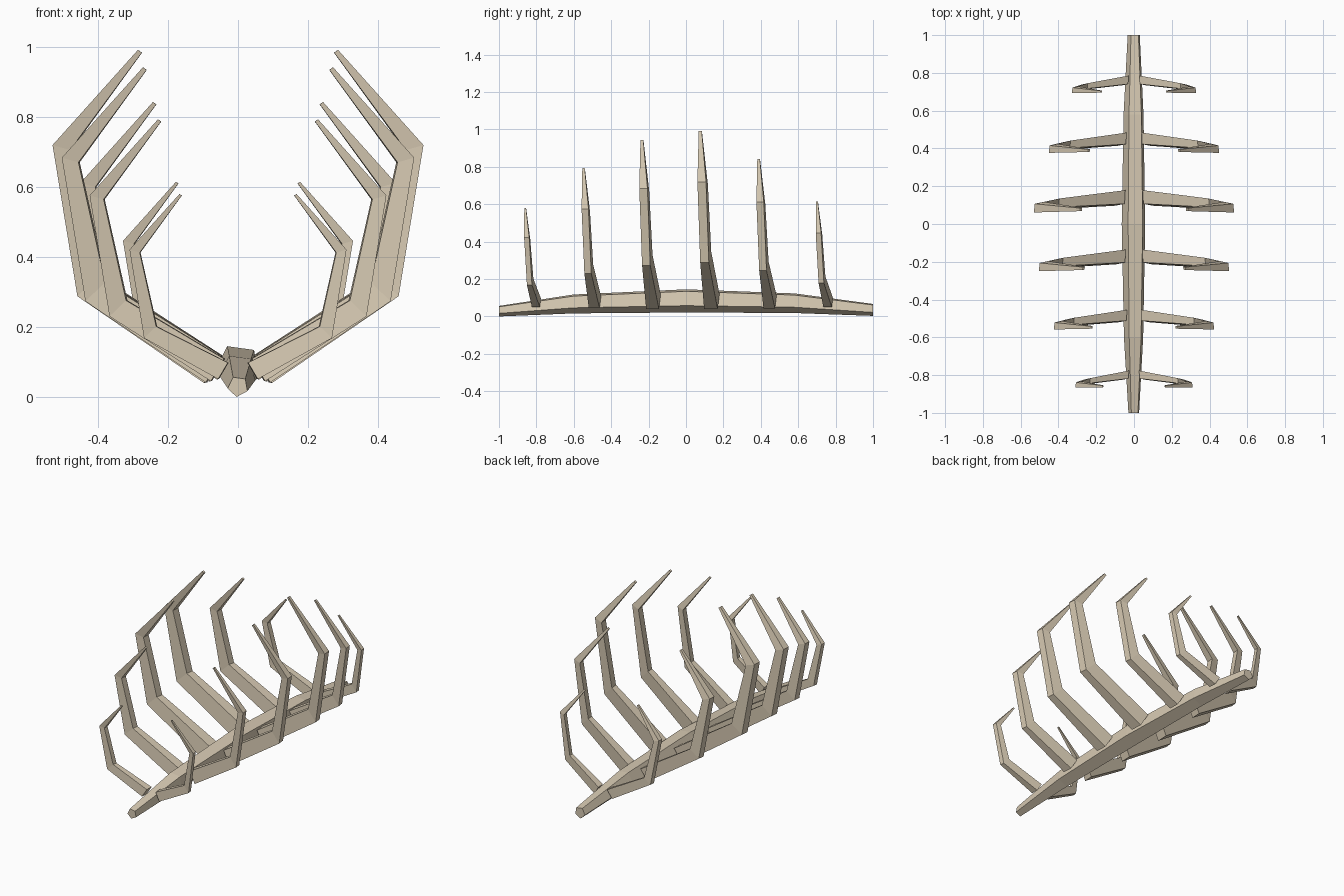
import bpy, bmesh
from math import sin, cos, radians

cube = bpy.data.objects.get("Cube")
if cube:
    bpy.data.objects.remove(cube, do_unlink=True)

bone = bpy.data.materials.new("bone")
bone.use_nodes = True
bone.diffuse_color = (0.68, 0.59, 0.45, 1)
bone.node_tree.nodes["Principled BSDF"].inputs["Base Color"].default_value = bone.diffuse_color


def loft(name, rings):
    """Skin a list of equal point rings into a closed, flat-shaded solid."""
    bm = bmesh.new()
    loops = [[bm.verts.new(p) for p in ring] for ring in rings]
    n = len(loops[0])
    for a, b in zip(loops, loops[1:]):
        for i in range(n):
            j = (i + 1) % n
            bm.faces.new((a[i], a[j], b[j], b[i]))
    bm.faces.new(loops[0])
    bm.faces.new(loops[-1])
    bmesh.ops.recalc_face_normals(bm, faces=bm.faces)
    mesh = bpy.data.meshes.new(name)
    bm.to_mesh(mesh)
    bm.free()
    mesh.materials.append(bone)
    obj = bpy.data.objects.new(name, mesh)
    bpy.context.collection.objects.link(obj)
    return obj


# Spine: tapered, arched five-sided beam, rolled slightly (y, centre z, radius)
spine = [(-1, 0.030, 0.030), (-0.6, 0.070, 0.054), (0, 0.087, 0.066),
         (0.58, 0.074, 0.056), (1, 0.037, 0.034)]
angles = [radians(-98 + 72 * k) for k in range(5)]
loft("spine", [[(r * cos(a), y, z + r * sin(a)) for a in angles] for y, z, r in spine])

# Rib stations: outer x, z; inner x, z; forward lean; half width; yaw shift
stations = [
    (0.097, -0.027, 0.050, 0.053, 0.000, 0.036, 0.010),
    (0.459, 0.288, 0.400, 0.345, 0.034, 0.023, 0.013),
    (0.530, 0.720, 0.480, 0.706, 0.049, 0.023, 0.010),
    (0.286, 0.992, 0.275, 0.984, 0.057, 0.008, 0.002),
]
ROOT_Z = 0.067


def rib_pair(name, y, s):
    """One bent rib of scale s, mirrored across the spine."""
    rings = []
    for k, (ox, oz, ix, iz, lean, half, yaw) in enumerate(stations):
        lift = ROOT_Z if k == 0 else 0
        yc, h, sh, dx = y - lean, half * s, yaw * s, yaw * s * 0.4
        zo, zi = oz * s + lift, iz * s + lift
        rings.append([(ox * s, yc - h, zo), (ox * s - dx, yc + h, zo),
                      (ix * s - dx, yc + h + sh, zi), (ix * s, yc - h + sh, zi)])
    obj = loft(name, rings)
    obj.modifiers.new("mirror", "MIRROR").use_clip = False


# Six rib pairs, largest near the middle
for i, s in enumerate([0.585, 0.80, 0.95, 1.0, 0.85, 0.62]):
    rib_pair(f"rib_pair_{i + 1}", -0.803 + 0.312 * i, s)
